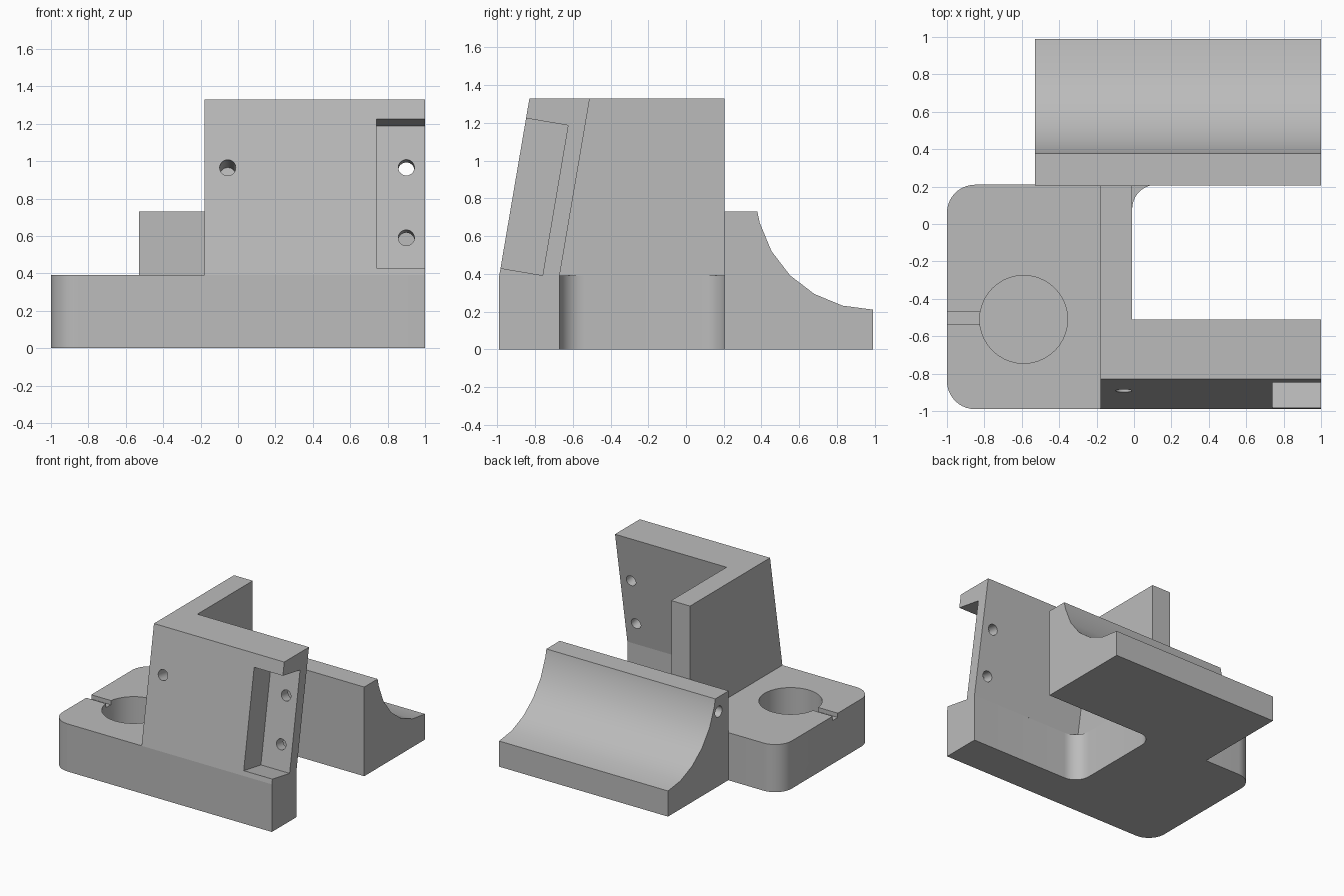
import bpy, math
from mathutils import Vector, Matrix

cube = bpy.data.objects.get("Cube")
if cube:
    bpy.data.objects.remove(cube, do_unlink=True)

grey = bpy.data.materials.new("plain grey")
grey.use_nodes = True
colour = (0.5, 0.5, 0.5, 1)
grey.diffuse_color = colour
grey.node_tree.nodes["Principled BSDF"].inputs["Base Color"].default_value = colour


def prism(name, outline, axis, start, end):
    """Extrude an outline along z (points x, y) or along x (points y, z)."""
    def place(p, h):
        return (p[0], p[1], h) if axis == "z" else (h, p[0], p[1])
    n = len(outline)
    verts = [place(p, h) for h in (start, end) for p in outline]
    faces = [list(range(n))[::-1], list(range(n, 2 * n))]
    faces += [(i, (i + 1) % n, (i + 1) % n + n, i + n) for i in range(n)]
    mesh = bpy.data.meshes.new(name)
    mesh.from_pydata(verts, [], faces)
    mesh.materials.append(grey)
    obj = bpy.data.objects.new(name, mesh)
    bpy.context.collection.objects.link(obj)
    return obj


def rounded(corners, steps=10):
    """Outline from (x, y, radius) corners, with right angles rounded."""
    out = []
    for i, (x, y, r) in enumerate(corners):
        p = Vector((x, y))
        if r == 0:
            out.append(p)
            continue
        a = (Vector(corners[i - 1][:2]) - p).normalized() * r
        b = (Vector(corners[(i + 1) % len(corners)][:2]) - p).normalized() * r
        for k in range(steps + 1):
            t = k / steps * math.pi / 2
            out.append(p + a + b - b * math.cos(t) - a * math.sin(t))
    return out


def drill(name, centre, direction, radius, before, after):
    """Cylinder cutter reaching before and after a point on its axis."""
    d = Vector(direction).normalized()
    circle = [(radius * math.cos(k * math.tau / 40), radius * math.sin(k * math.tau / 40)) for k in range(40)]
    obj = prism(name, circle, "z", -before, after)
    obj.data.transform(Matrix.Translation(centre) @ d.to_track_quat("Z", "Y").to_matrix().to_4x4())
    return obj


def cut(target, *cutters):
    for c in cutters:
        c.hide_render = True
        c.hide_set(True)
        m = target.modifiers.new(c.name, "BOOLEAN")
        m.operation = "DIFFERENCE"
        m.solver = "EXACT"
        m.object = c
    deps = bpy.context.evaluated_depsgraph_get()
    mesh = bpy.data.meshes.new_from_object(target.evaluated_get(deps))
    target.modifiers.clear()
    target.data = mesh
    for c in cutters:
        bpy.data.objects.remove(c, do_unlink=True)


def smooth(obj):
    bpy.ops.object.select_all(action="DESELECT")
    obj.select_set(True)
    bpy.context.view_layer.objects.active = obj
    bpy.ops.object.shade_smooth_by_angle(angle=math.radians(30))


# Base plate with rounded outer corners, inner fillets, round socket and slot
base = prism("base_plate", rounded([
    (-1, -0.99, 0.15), (1, -0.99, 0), (1, -0.67, 0), (-0.01, -0.67, 0.13),
    (-0.01, 0.21, 0.13), (0.3, 0.21, 0), (0.3, 0.3, 0), (-0.5, 0.3, 0),
    (-0.5, 0.21, 0), (-1, 0.21, 0.15)]), "z", 0, 0.39)
slot = prism("slot_cutter", [(-0.535, 0.355), (-0.47, 0.355), (-0.47, 0.5), (-0.535, 0.5)], "x", -1.1, -0.6)
cut(base, drill("socket_cutter", (-0.59, -0.51, 0.39), (0, 0, 1), 0.235, 0.3, 0.1), slot)

# Leaning front wall and upright side wall as one L-shaped bracket
bracket = prism("upright_bracket", [(-0.99, 0.39), (0.205, 0.39), (0.205, 1.33), (-0.83, 1.33)], "x", -0.18, 1)
inside = prism("inside_cutter", [(-0.687, 0.29), (0.4, 0.29), (0.4, 1.43), (-0.493, 1.43)], "x", -0.01, 1.2)
up = Vector((0.16, 0.94)).normalized()
inward = Vector((up.y, -up.x))
low, high = Vector((-0.985, 0.43)), Vector((-0.85, 1.225))
pocket = prism("pocket_cutter", [low - inward * 0.1, low + inward * 0.228, high + inward * 0.228,
                                 high - inward * 0.1], "x", 0.74, 1.1)
axis = (0, inward.x, inward.y)
cut(bracket, inside, pocket,
    drill("upper_hole", (0.9, -0.659, 0.965), axis, 0.043, 0.1, 0.3),
    drill("lower_hole", (0.9, -0.726, 0.59), axis, 0.043, 0.1, 0.3),
    drill("side_hole", (-0.055, -0.892, 0.965), axis, 0.043, 0.1, 0.25))

# Rear block with a concave quarter-round trough and an end hole
arc = [(0.99 - 0.62 * math.sin(math.radians(a)), 0.83 - 0.62 * math.cos(math.radians(a)))
       for a in (0, 15, 30, 45, 60, 75, 80.7)]
rear = prism("rear_block", [(0.205, 0), (0.99, 0)] + arc + [(0.205, 0.73)], "x", -0.53, 1)
cut(rear, drill("end_hole", (-0.53, 0.335, 0.61), (1, 0, 0), 0.045, 0.1, 0.4))

for part in (base, bracket, rear):
    smooth(part)
